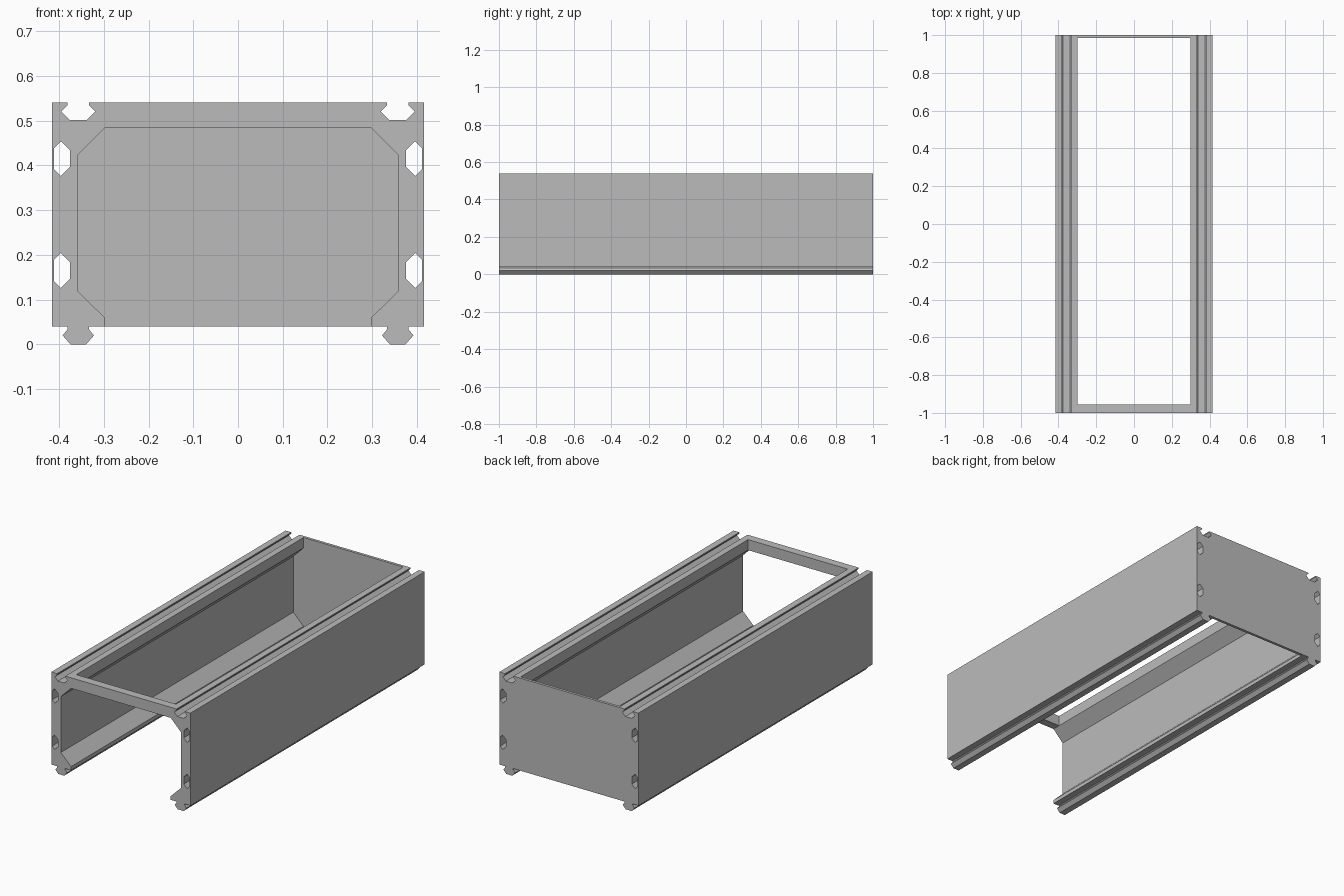
import bpy

cube = bpy.data.objects.get("Cube")
if cube:
    bpy.data.objects.remove(cube)

# One plain grey for the whole extrusion
grey = bpy.data.materials.new("plain grey")
grey.use_nodes = True
colour = (0.5, 0.5, 0.5, 1)
grey.diffuse_color = colour
grey.node_tree.nodes["Principled BSDF"].inputs["Base Color"].default_value = colour

FRONT, BACK = -1.0, 1.0
OUT, WALL, LIP = 0.416, 0.359, 0.298      # half widths
BASE, TOP, CEILING = 0.04, 0.54, 0.483    # heights
LOW, HIGH = 0.12, 0.422                   # ends of the flat inner wall
RAIL = 0.357                              # centre of groove and tongue


def extrude(name, loops, y0, y1):
    """Extrude x-z outlines (the first solid, the rest holes) from y0 to y1."""
    curve = bpy.data.curves.new(name, "CURVE")
    curve.dimensions = "2D"
    curve.fill_mode = "BOTH"
    curve.extrude = (y1 - y0) / 2
    for loop in loops:
        spline = curve.splines.new("POLY")
        spline.points.add(len(loop) - 1)
        for point, (x, z) in zip(spline.points, loop):
            point.co = (x, z, 0, 1)
        spline.use_cyclic_u = True
    helper = bpy.data.objects.new(name + " outline", curve)
    bpy.context.collection.objects.link(helper)
    bpy.context.view_layer.update()
    evaluated = helper.evaluated_get(bpy.context.evaluated_depsgraph_get())
    mesh = bpy.data.meshes.new_from_object(evaluated)
    bpy.data.objects.remove(helper)
    mid = (y0 + y1) / 2
    for v in mesh.vertices:
        x, z, d = v.co
        v.co = (x, mid - d, z)
    mesh.materials.clear()
    mesh.materials.append(grey)
    mesh.polygons.foreach_set("use_smooth", [False] * len(mesh.polygons))
    obj = bpy.data.objects.new(name, mesh)
    bpy.context.collection.objects.link(obj)
    return obj


def dovetail(levels):
    """Closed-end channel outline, symmetric about the rail centre."""
    return ([(RAIL - w, z) for w, z in levels] +
            [(RAIL + w, z) for w, z in reversed(levels)])


def slot(z):
    """Six-sided channel running through the wall."""
    return [(0.396, z + 0.039), (0.411, z + 0.024), (0.411, z - 0.024),
            (0.396, z - 0.039), (0.376, z - 0.019), (0.376, z + 0.019)]


# Side walls: groove on top, matching tongue below, two hollow channels
groove = dovetail([(0.0245, TOP), (0.0245, 0.534), (0.038, 0.52), (0.019, 0.501)])
tongue = dovetail([(0.0235, BASE), (0.0235, 0.034), (0.035, 0.02), (0.0175, 0)])
section = ([(LIP, BASE), (LIP, 0.06), (WALL, LOW), (WALL, HIGH), (LIP, CEILING), (LIP, TOP)]
           + groove + [(OUT, TOP), (OUT, BASE)] + tongue[::-1])

for side, sign in (("left", 1), ("right", -1)):
    loops = [[(sign * x, z) for x, z in loop]
             for loop in (section, slot(0.415), slot(0.165))]
    extrude(side + "_wall", loops, FRONT, BACK)

# Back panel fills the opening between the walls
half = section[:6]
extrude("back_panel", [half + [(-x, z) for x, z in reversed(half)]], 0.985, BACK)

# Front crossbar joins the tops of the walls
extrude("front_crossbar", [[(-LIP, CEILING), (LIP, CEILING), (LIP, TOP), (-LIP, TOP)]],
        FRONT, -0.955)
